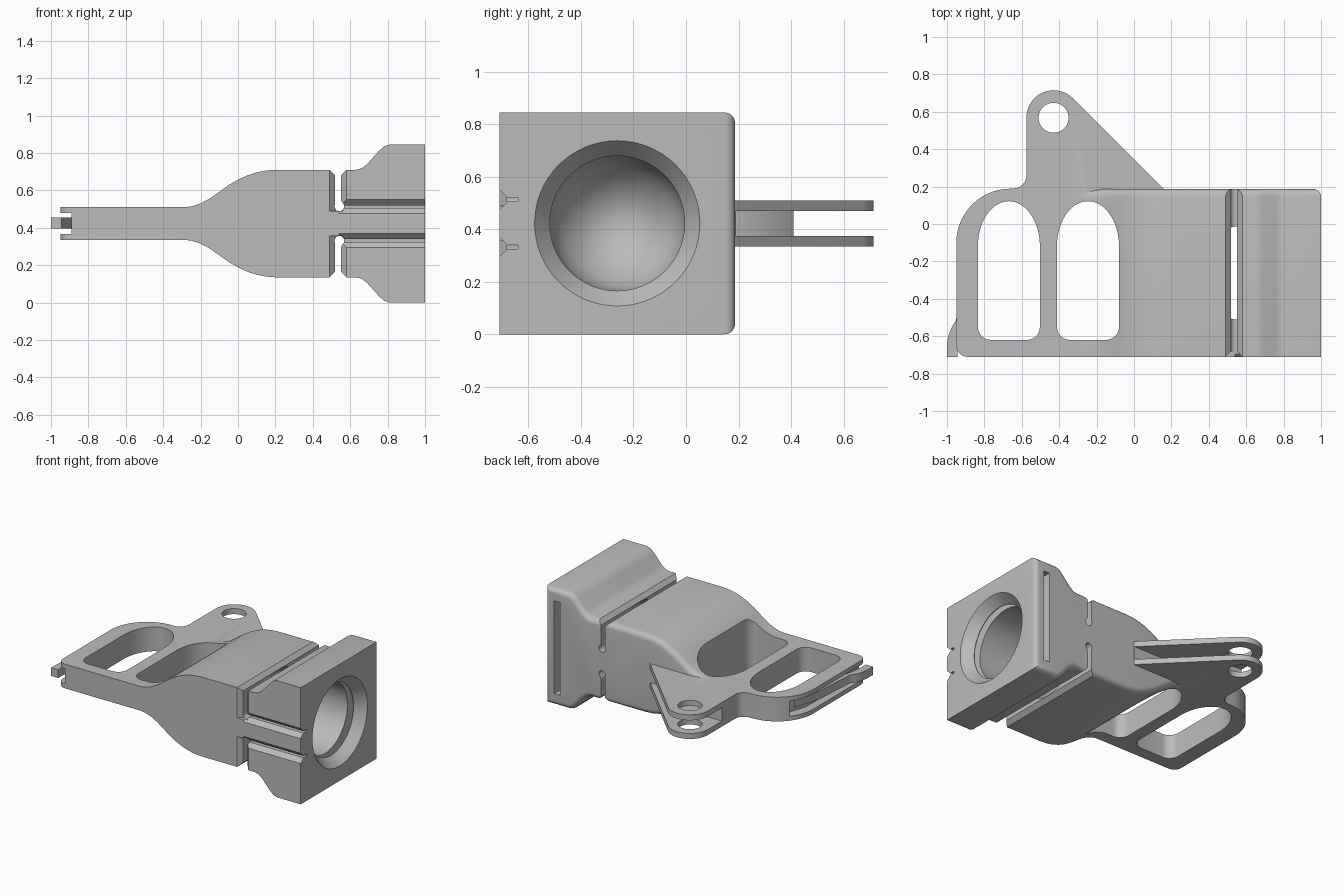
import bpy, bmesh, math
from mathutils import Vector

cube = bpy.data.objects.get("Cube")
if cube:
    bpy.data.objects.remove(cube, do_unlink=True)

MID = 0.4225  # height of the symmetry plane

grey = bpy.data.materials.new("plain grey")
grey.use_nodes = True
grey.diffuse_color = (0.5, 0.5, 0.5, 1)
grey.node_tree.nodes["Principled BSDF"].inputs["Base Color"].default_value = (0.5, 0.5, 0.5, 1)


def arc(cx, cy, rx, ry, a0, a1, n=10):
    angles = [math.radians(a0 + (a1 - a0) * i / n) for i in range(n + 1)]
    return [(cx + rx * math.cos(a), cy + ry * math.sin(a)) for a in angles]


def flip(points):
    return [(u, 2 * MID - v) for u, v in reversed(points)]


def make_object(name, bm):
    bmesh.ops.recalc_face_normals(bm, faces=bm.faces)
    mesh = bpy.data.meshes.new(name)
    bm.to_mesh(mesh)
    bm.free()
    mesh.materials.append(grey)
    obj = bpy.data.objects.new(name, mesh)
    bpy.context.collection.objects.link(obj)
    return obj


def prism(name, points, axis, low, high, back_round=0):
    """Extrude a flat outline along an axis, optionally rounding its back edges."""
    place = {"x": lambda u, v: (low, u, v),
             "y": lambda u, v: (u, low, v),
             "z": lambda u, v: (u, v, low)}[axis]
    bm = bmesh.new()
    face = bm.faces.new([bm.verts.new(place(u, v)) for u, v in points])
    move = Vector([high - low if a == axis else 0 for a in "xyz"])
    extruded = bmesh.ops.extrude_face_region(bm, geom=[face], use_keep_orig=True)["geom"]
    bmesh.ops.translate(bm, vec=move, verts=[g for g in extruded if isinstance(g, bmesh.types.BMVert)])
    bmesh.ops.recalc_face_normals(bm, faces=bm.faces)
    if back_round:
        edges = [e for e in bm.edges if all(abs(v.co.y - high) < 1e-5 for v in e.verts)]
        bmesh.ops.bevel(bm, geom=edges, offset=back_round, segments=5, profile=0.5, affect="EDGES")
    return make_object(name, bm)


def lathe(name, profile, cy, cz):
    """Spin an (x, radius) profile round a lengthwise axis."""
    bm = bmesh.new()
    verts = [bm.verts.new((x, cy, cz + r)) for x, r in profile]
    edges = [bm.edges.new(pair) for pair in zip(verts, verts[1:])]
    bmesh.ops.spin(bm, geom=verts + edges, cent=(0, cy, cz), axis=(1, 0, 0),
                   angle=math.tau, steps=64)
    bmesh.ops.remove_doubles(bm, verts=bm.verts, dist=1e-4)
    return make_object(name, bm)


def combine(target, other, operation):
    mod = target.modifiers.new(operation, "BOOLEAN")
    mod.operation, mod.object, mod.solver = operation, other, "EXACT"
    bpy.context.view_layer.objects.active = target
    bpy.ops.object.modifier_apply(modifier=mod.name)
    bpy.data.objects.remove(other, do_unlink=True)


# Flared body and square end block, rounded along the back
top = [(-0.3, 0.508), (-0.25, 0.514), (-0.2, 0.53), (-0.15, 0.557), (-0.1, 0.592), (-0.05, 0.628),
       (0, 0.657), (0.05, 0.68), (0.1, 0.696), (0.15, 0.706), (0.2, 0.71), (0.63, 0.71),
       (0.66, 0.717), (0.69, 0.74), (0.75, 0.807), (0.78, 0.835), (0.81, 0.845), (1, 0.845)]
body = prism("clamp_body", top + flip(top), "y", -0.71, 0.187, 0.04)

# Flat grip plate with the pivot ear at the back
plate_outline = (arc(-0.89, -0.65, 0.06, 0.06, 270, 180, 5)
                 + arc(-0.66, -0.1, 0.29, 0.289, 180, 90, 14)
                 + arc(-0.645, 0.26, 0.07, 0.07, 270, 360, 6)
                 + arc(-0.43, 0.57, 0.145, 0.145, 180, 45, 18)
                 + [(0.16, 0.185), (0.16, 0.1), (-0.02, 0.0), (-0.02, -0.71)])
combine(body, prism("plate", plate_outline, "z", 0.335, 0.51), "UNION")

# Two arched finger openings
for left, right in ((-0.835, -0.503), (-0.412, -0.08)):
    half, cx = (right - left) / 2, (left + right) / 2
    opening = (arc(cx, -0.12, half, 0.242, 0, 180, 24)
               + arc(left + 0.07, -0.55, 0.07, 0.07, 180, 270, 6)
               + arc(right - 0.07, -0.55, 0.07, 0.07, 270, 360, 6))
    combine(body, prism("finger_opening", opening, "z", -0.1, 1), "DIFFERENCE")

# Ear: pin hole and fork slot
combine(body, prism("pin_hole", arc(-0.43, 0.568, 0.08, 0.08, 0, 350, 35), "z", 0.2, 0.7), "DIFFERENCE")
fork = [(-0.7, 0.41), (-0.43, 0.41), (-0.33, 0.3), (-0.3, 0.19), (0.3, 0.19), (0.3, 0.8), (-0.7, 0.8)]
combine(body, prism("fork_slot", fork, "z", 0.375, 0.47), "DIFFERENCE")

# Groove along the outer edge of the grip plate
groove = [(-1.1, -0.8), (-0.89, -0.8), (-0.89, -0.1), (-0.83, 0.08), (-1.1, 0.08)]
combine(body, prism("edge_groove", groove, "z", 0.367, 0.478), "DIFFERENCE")

# Narrow gaps above and below the neck, flared at the outer edges
gap = ([(0.47, 0.73), (0.518, 0.682), (0.518, 0.535)]
       + arc(0.542, 0.515, 0.026, 0.026, 160, 380, 12)
       + [(0.552, 0.545), (0.552, 0.682), (0.6, 0.73)])
mouth = [(0.48, -0.72), (0.52, -0.68), (0.55, -0.68), (0.59, -0.72)]
# Slit with a V-shaped mouth on the front of the end block
slit = [(-0.72, 0.56), (-0.68, 0.52), (-0.64, 0.52), (-0.64, 0.505), (-0.68, 0.505), (-0.72, 0.465)]
for upper in (True, False):
    side = (lambda p: p) if upper else flip
    combine(body, prism("gap", side(gap), "y", -0.8, 0.3), "DIFFERENCE")
    low, high = (0.49, 0.9) if upper else (-0.1, 2 * MID - 0.49)
    combine(body, prism("gap_mouth", mouth, "z", low, high), "DIFFERENCE")
    combine(body, prism("slit", side(slit), "x", 0.54, 1.1), "DIFFERENCE")

# Round socket with a countersunk mouth and pointed floor
socket = [(1.01, 0), (1.01, 0.323), (0.93, 0.257), (0.3, 0.257), (0.24, 0.247), (0.17, 0.215),
          (0.1, 0.15), (0, 0)]
combine(body, lathe("socket", socket, -0.262, MID), "DIFFERENCE")

# Tall insert slot entering the block from the back
insert = [(0.88, 0.087), (0.925, 0.087), (0.925, 0.758), (0.88, 0.758)]
combine(body, prism("insert_slot", insert, "y", -0.597, 0.3), "DIFFERENCE")

# Thin lever in the edge groove, its tip standing proud at the front
lever_outline = ([(-0.87, 0.0), (-0.93, -0.2), (-0.95, -0.5)]
                 + arc(-0.8, -0.66, 0.2, 0.22, 140, 180, 6)
                 + [(-1, -0.71), (-0.945, -0.71), (-0.942, -0.63), (-0.92, -0.5), (-0.88, -0.3)])
lever = prism("release_lever", lever_outline, "z", 0.395, 0.455)

for obj in (body, lever):
    bpy.ops.object.select_all(action="DESELECT")
    obj.select_set(True)
    bpy.context.view_layer.objects.active = obj
    bpy.ops.object.shade_smooth_by_angle(angle=math.radians(28))
